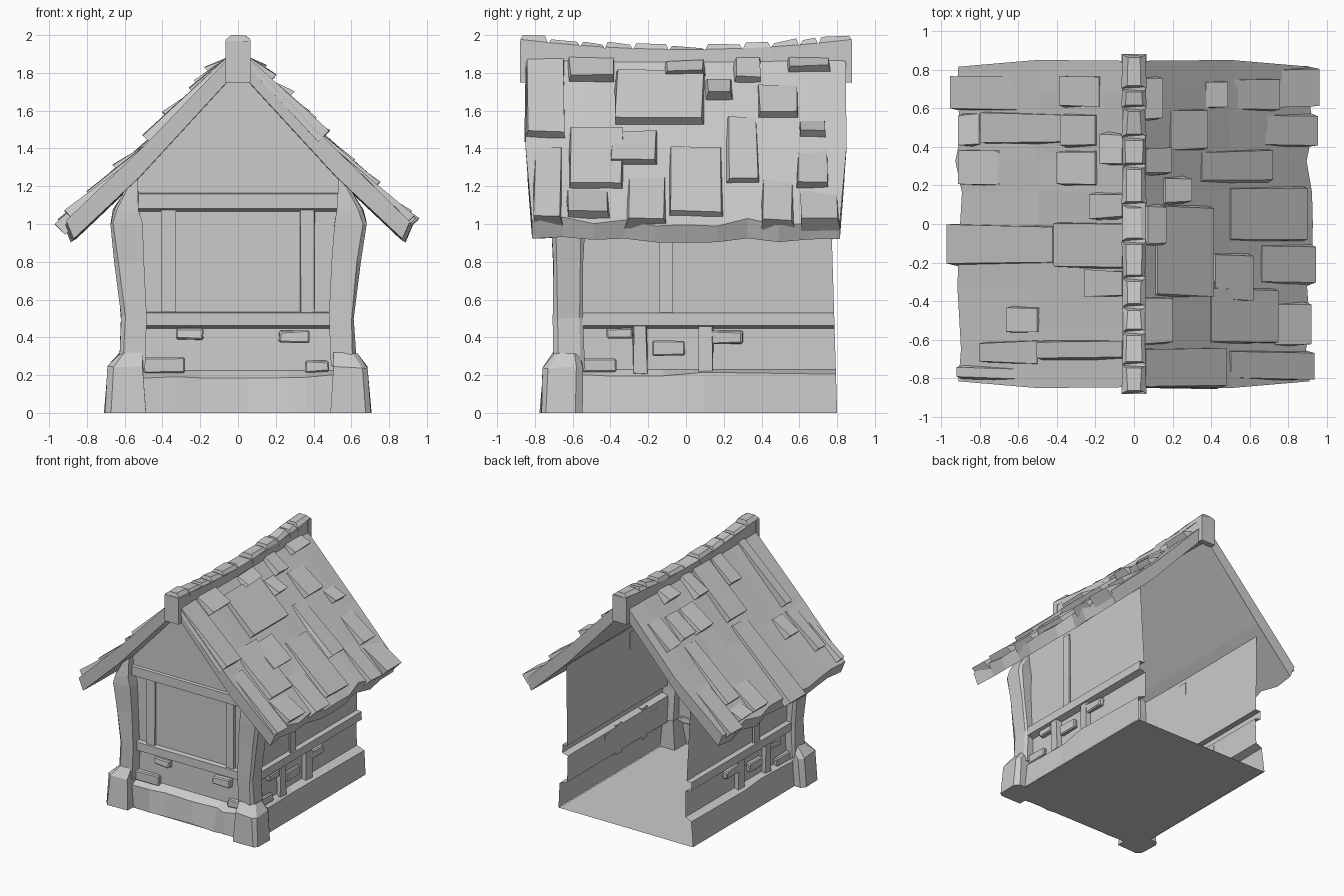
import bpy, bmesh, random
from mathutils import Vector

if "Cube" in bpy.data.objects:
    bpy.data.objects.remove(bpy.data.objects["Cube"])

random.seed(4)
def jit(a):
    return random.uniform(-a, a)


def make(name, verts, faces, bevel=0, closed=True):
    me = bpy.data.meshes.new(name)
    me.from_pydata([tuple(v) for v in verts], [], faces)
    bm = bmesh.new()
    bm.from_mesh(me)
    if closed:
        bmesh.ops.recalc_face_normals(bm, faces=bm.faces)
    bm.to_mesh(me)
    bm.free()
    ob = bpy.data.objects.new(name, me)
    bpy.context.collection.objects.link(ob)
    if bevel:
        m = ob.modifiers.new("chipped_edges", "BEVEL")
        m.width, m.segments = bevel, 1
    return ob


def loft(name, rings, bevel=0):
    """Closed solid through equal-length rings of points."""
    n = len(rings[0])
    verts = [p for r in rings for p in r]
    faces = [(i*n+j, i*n+(j+1) % n, (i+1)*n+(j+1) % n, (i+1)*n+j)
             for i in range(len(rings)-1) for j in range(n)]
    faces += [tuple(range(n)), tuple(range(len(verts)-n, len(verts)))]
    return make(name, verts, faces, bevel)


def block(name, x0, x1, y0, y1, z0, z1, j=0.0, bevel=0):
    rings = [[(x+jit(j), y+jit(j), z+jit(j)) for x, y in
              ((x0, y0), (x1, y0), (x1, y1), (x0, y1))] for z in (z0, z1)]
    return loft(name, rings, bevel)


def sheet(name, rows):
    """Open surface through rows of points."""
    n = len(rows[0])
    faces = [(i*n+j, i*n+j+1, (i+1)*n+j+1, (i+1)*n+j)
             for i in range(len(rows)-1) for j in range(n-1)]
    return make(name, [p for r in rows for p in r], faces, closed=False)


def side(name, rings_fn):
    for s, label in ((1, "right"), (-1, "left")):
        rings_fn(s, f"{name}_{label}")


# Floor
make("floor", [(-.62, -.7, 0), (.62, -.7, 0), (.62, .8, 0), (-.62, .8, 0)],
     [(3, 2, 1, 0)])

# Side walls: plinth, lower panel, rail and upper panel in one profile
WALL = [(.625, 0), (.61, .205), (.55, .23), (.548, .447), (.6, .462),
        (.6, .53), (.555, .532), (.578, 1.19)]
YS = (-.64, -.4, -.12, .1, .8)

def side_wall(s, name):
    rows = []
    for k, (x, z) in enumerate(WALL):
        w = .015 if k == 1 else 0
        rows.append([(s*(x+jit(w)), y if y < .7 else .8-.03*z,
                      z+(jit(w) if y < .7 else 0)) for y in YS[::s]])
    sheet(name, rows)

side("side_wall", side_wall)

# Side timber posts and loose bricks
def side_details(s, name):
    def bar(label, y0, y1, z0, z1, xa, xb, j, bev=0):
        block(f"{name}_{label}", *sorted((s*xa, s*xb)), y0, y1, z0, z1, j, bev)
    bar("upper_post", -.14, -.07, .53, 1.15, .57, .588, 0)
    bar("short_post_a", -.28, -.21, .21, .46, .552, .59, .006)
    bar("short_post_b", .065, .14, .21, .46, .552, .59, .006)
    for i, (y0, y1, z0, z1) in enumerate(((-.42, -.28, .39, .45),
            (-.18, -.01, .305, .38), (.13, .3, .365, .435),
            (-.55, -.37, .215, .285))):
        bar(f"brick_{i}", y0, y1, z0, z1, .55, .59, .005, .008)

side("side", side_details)

# Front wall with rails, then gable
FRONT = [(-.7, 0), (-.69, .2), (-.61, .225), (-.605, .447), (-.65, .462),
         (-.65, .53), (-.61, .535), (-.61, 1.066), (-.655, 1.083),
         (-.655, 1.16), (-.635, 1.165)]
XS = (-.56, -.33, -.2, .05, .27, .36, .56)
sheet("front_wall", [[(x, y+(jit(.025) if k < 2 else 0), z+(jit(.02) if k == 1 else 0))
                      for x in XS] for k, (y, z) in enumerate(FRONT)])
make("gable", [(-.56, -.635, 1.165), (.56, -.635, 1.165), (.56, -.635, 1.23),
               (0, -.635, 1.84), (-.56, -.635, 1.23)], [(0, 1, 2, 3, 4)])

# Front window posts and bricks
for s, label in ((1, "right"), (-1, "left")):
    a, b = sorted((s*.33, s*.405))
    block(f"front_post_{label}", a, b, -.635, -.608, .53, 1.08, .004)
for i, (x0, x1, z0, z1) in enumerate(((-.33, -.18, .39, .45), (.22, .38, .37, .435),
                                     (-.5, -.28, .215, .29), (.36, .48, .215, .275))):
    block(f"front_brick_{i}", x0, x1, -.655, -.605, z0, z1, .006, .008)

# Corner pillars and stone footings at the front: (z, x0, x1, y0, y1)
PILLAR = [(.24, .49, .63, -.70, -.54), (.5, .485, .615, -.70, -.545),
          (.8, .50, .65, -.70, -.545), (1.0, .51, .68, -.71, -.535),
          (1.08, .525, .66, -.71, -.54), (1.26, .53, .55, -.69, -.56)]
FOOT = [(0, .49, .705, -.77, -.55), (.24, .50, .69, -.755, -.55),
        (.31, .50, .63, -.70, -.56)]

def corner(s, name):
    for part, prof, c in (("post", PILLAR, .02), ("footing", FOOT, .03)):
        rings = []
        for z, x0, x1, y0, y1 in prof:
            d = min(c, (x1-x0)*.3)
            o = [(x0, y0), (x1-d, y0), (x1, y0+d), (x1, y1-d), (x1-d, y1), (x0, y1)]
            rings.append([(s*(x+jit(.006)), y+jit(.006), z+(jit(.012) if z else 0))
                          for x, y in o])
        loft(f"{name}_{part}", rings)

side("corner", corner)

# Roof slabs: cross-section lofted along y with an uneven eave
def roof_z(x):
    return 1.90-1.07*(x-.04) if x < .5 else 1.408-.98*(x-.5)

def slab(s, name):
    rings = []
    n = 10
    for i in range(n+1):
        t = i/n*2-1
        sag = -.01*(1-t*t)
        e = 0 if i in (0, n) else jit(.02)
        sec = [(.0, 1.93), (.5, roof_z(.5)), (.91+e, roof_z(.91+e)+.01),
               (.87+e, .922-e*.7), (.52, 1.25), (.0, 1.815)]
        yy = [.845, .85, .815, .815, .84, .84]
        rings.append([(s*x, t*y, z+sag+(jit(.012) if 0 < k < 3 else 0))
                      for k, ((x, z), y) in enumerate(zip(sec, yy))])
    loft(name, rings)

side("roof_slab", slab)

# Raised shingles: (y0, y1, inner x, outer x)
RIGHT = [(-.63, -.37, .05, .2), (-.12, .10, .07, .17), (.25, .4, .06, .2),
         (.53, .77, .05, .15), (.10, .25, .16, .29), (-.85, -.64, .06, .48),
         (-.38, .1, .12, .41), (.38, .6, .19, .38), (.6, .75, .37, .48),
         (-.4, -.15, .42, .62), (.21, .39, .35, .72), (-.63, -.33, .4, .75),
         (.58, .76, .5, .75), (-.32, -.1, .66, .94), (-.63, -.4, .73, .91),
         (.6, .81, .73, .95), (.4, .58, .68, .95), (-.81, -.65, .5, .93),
         (-.1, .2, .5, .9)]
LEFT = [(.6, .77, .18, .39), (.39, .57, .2, .38), (.2, .39, .2, .39),
        (.31, .48, .06, .17), (.02, .17, .06, .23), (-.23, .01, .06, .42),
        (-.38, -.23, .06, .26), (-.57, -.43, .5, .66), (-.71, -.6, .06, .5),
        (-.73, -.6, .5, .8), (-.21, 0, .42, .97), (.2, .39, .7, .91),
        (.58, .77, .6, .95), (.41, .58, .38, .8), (.4, .58, .8, .91),
        (-.81, -.73, .6, .91)]
for s, label, tiles in ((1, "right", RIGHT), (-1, "left", LEFT)):
    for i, (y0, y1, xa, xb) in enumerate(tiles):
        rings = []
        for x, h in ((xa, .003), (xb-.03, .048+jit(.012))):
            base = Vector((x, 0, roof_z(x)-.004))
            nrm = Vector((.72, 0, .69))
            hi, lo = base+nrm*h, base-nrm*.035
            rings.append([(s*p.x, y+jit(.01), p.z+jit(.006)) for p, y in
                          ((lo, y0), (hi, y0+.012), (hi, y1-.012), (lo, y1))])
        loft(f"shingle_{label}_{i}", rings)

# Ridge beam with end blocks and chipped cap stones
def ridge_z(y):
    return 1.92+.05*(y/.85)**2

rings = []
for i in range(9):
    y = -.85+1.7*i/8
    rings.append([(x, y, z) for x, z in ((-.06, 1.79), (.06, 1.79),
                                         (.06, ridge_z(y)), (-.06, ridge_z(y)))])
loft("ridge_beam", rings)
block("ridge_end_front", -.065, .065, -.88, -.835, 1.75, 1.97)
block("ridge_end_back", -.065, .065, .835, .88, 1.75, 1.97)
CUTS = (-.88, -.73, -.56, -.43, -.28, -.09, .1, .3, .45, .6, .7, .88)
for i, (a, b) in enumerate(zip(CUTS, CUTS[1:])):
    rings = []
    for y, up in ((a+.003, .03), (b-.003, .012+random.random()*.025)):
        z = ridge_z(y)
        top = min(1.998, z+up+jit(.01))
        w, v = .06+jit(.006), .038+jit(.008)
        d = .014 if y < (a+b)/2 else -.014
        rings.append([(-w, y, z-.03), (w, y, z-.03), (w, y, z+.004),
                      (v, y+d, top), (-v, y+d, top), (-w, y, z+.004)])
    rings[0] = [(x, y, 2.0 if i == 0 and k in (3, 4) else z)
                for k, (x, y, z) in enumerate(rings[0])]
    loft(f"ridge_cap_{i}", rings)
